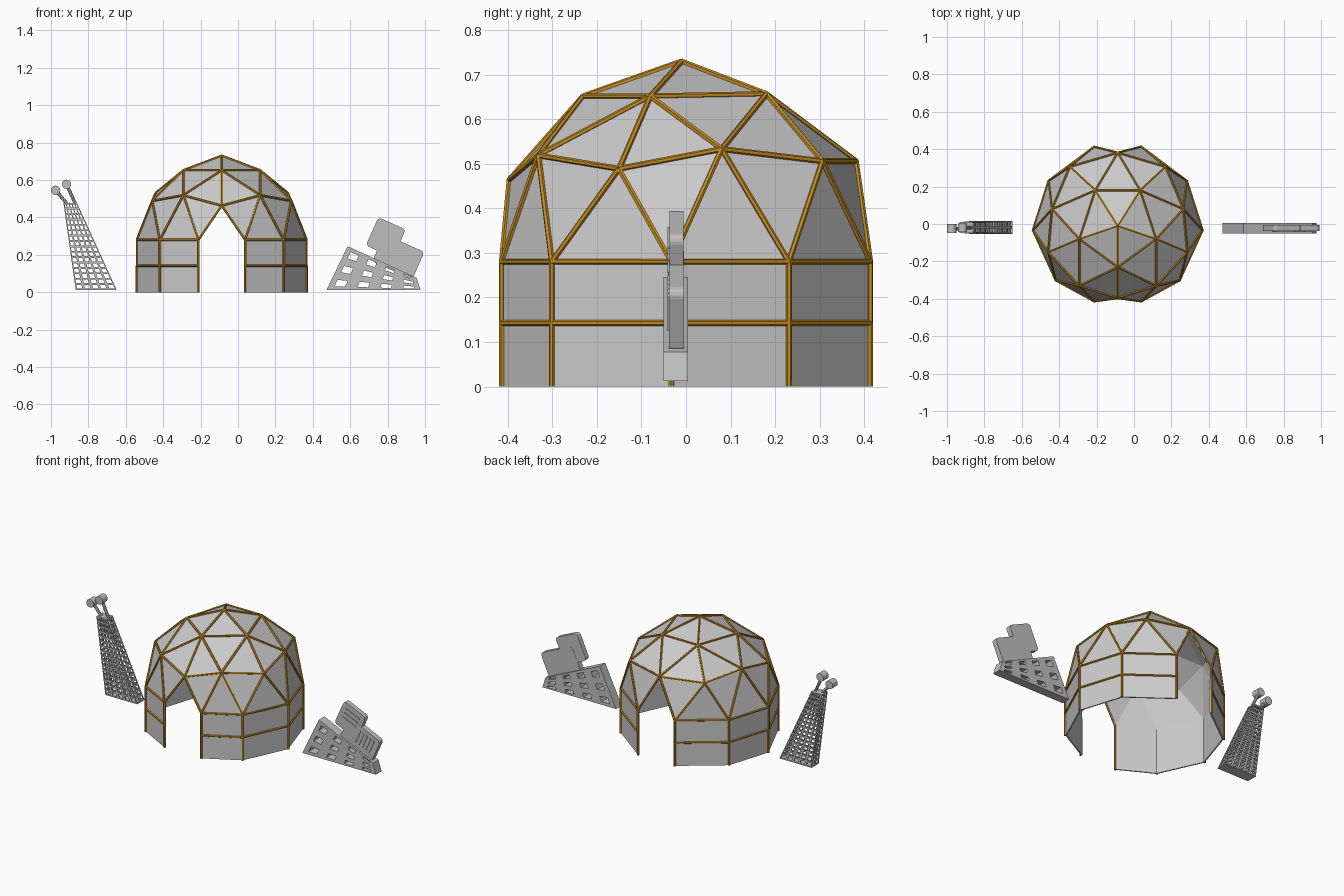
import bpy, bmesh, math
from mathutils import Vector, Matrix

if "Cube" in bpy.data.objects:
    bpy.data.objects.remove(bpy.data.objects["Cube"], do_unlink=True)


def material(name, rgb):
    m = bpy.data.materials.new(name)
    m.use_nodes = True
    m.diffuse_color = (*rgb, 1)
    m.node_tree.nodes["Principled BSDF"].inputs["Base Color"].default_value = (*rgb, 1)
    return m


PANEL = material("panel grey", (0.6, 0.6, 0.6))
GOLD = material("gold strut", (0.55, 0.26, 0.015))
STONE = material("stone grey", (0.52, 0.52, 0.52))


def finish(name, bm, mat, thickness=0, offset=-1):
    mesh = bpy.data.meshes.new(name)
    bm.to_mesh(mesh)
    bm.free()
    mesh.materials.append(mat)
    ob = bpy.data.objects.new(name, mesh)
    bpy.context.collection.objects.link(ob)
    if thickness:
        mod = ob.modifiers.new("thickness", 'SOLIDIFY')
        mod.thickness, mod.offset = thickness, offset
    return ob


def add_rod(bm, a, b, radius, sides):
    d = b - a
    mat = Matrix.Translation((a + b) / 2) @ d.to_track_quat('Z', 'Y').to_matrix().to_4x4()
    bmesh.ops.create_cone(bm, cap_ends=True, segments=sides, radius1=radius,
                          radius2=radius, depth=d.length, matrix=mat)


def lattice(name, corners, cols, rows, frame, thickness, offset=-1):
    """Four-cornered panel (bl, br, tr, tl) pierced by a grid of holes."""
    bl, br, tr, tl = map(Vector, corners)

    def at(u, v):
        return bl.lerp(br, u / cols).lerp(tl.lerp(tr, u / cols), v / rows)

    bm = bmesh.new()
    f, g = frame, 1 - frame
    for i in range(cols):
        for j in range(rows):
            outer = [bm.verts.new(at(i + u, j + v)) for u, v in ((0, 0), (1, 0), (1, 1), (0, 1))]
            inner = [bm.verts.new(at(i + u, j + v)) for u, v in ((f, f), (g, f), (g, g), (f, g))]
            for k in range(4):
                n = (k + 1) % 4
                bm.faces.new((outer[k], outer[n], inner[n], inner[k]))
    bmesh.ops.remove_doubles(bm, verts=bm.verts, dist=0.0005)
    return finish(name, bm, STONE, thickness, offset)


def rounded_slab(name, x, z, w, h, tilt, y0, y1, r):
    """Tilted rounded rectangle in the xz plane, extruded along y."""
    bm = bmesh.new()
    c, s = math.cos(tilt), math.sin(tilt)
    ring = []
    for q, (sx, sz) in enumerate(((1, 1), (-1, 1), (-1, -1), (1, -1))):
        for k in range(5):
            t = math.pi / 2 * (q + k / 4)
            u = sx * (w / 2 - r) + r * math.cos(t)
            v = sz * (h / 2 - r) + r * math.sin(t)
            ring.append(bm.verts.new((x + u * c - v * s, y0, z + u * s + v * c)))
    face = bm.faces.new(ring)
    new = bmesh.ops.extrude_face_region(bm, geom=[face])["geom"]
    bmesh.ops.translate(bm, vec=(0, y1 - y0, 0),
                        verts=[e for e in new if isinstance(e, bmesh.types.BMVert)])
    bmesh.ops.recalc_face_normals(bm, faces=bm.faces)
    return finish(name, bm, STONE)


# Dome: ring points for the +x half, mirrored to close each ring
CX = -0.087


def ring(half):
    left = [(-x, y, z) for x, y, z in reversed(half) if x > 0]
    return [Vector((x + CX, y, z)) for x, y, z in half + left]


crown = ring([(0, -0.23, 0.65), (0.205, -0.08, 0.65), (0.12, 0.18, 0.655)])
middle = ring([(0, -0.395, 0.463), (0.205, -0.33, 0.518), (0.37, -0.15, 0.488),
               (0.35, 0.08, 0.532), (0.255, 0.305, 0.505), (0, 0.38, 0.505)])
spring = ring([(0.125, -0.412, 0.28), (0.33, -0.3, 0.28), (0.452, -0.033, 0.28),
               (0.368, 0.23, 0.28), (0.125, 0.412, 0.28)])
apex = Vector((CX, -0.01, 0.728))

bm = bmesh.new()
A, P, E = [[bm.verts.new(p) for p in pts] for pts in (crown, middle, spring)]
waist, foot = [[bm.verts.new((p.x, p.y, z)) for p in spring] for z in (0.143, 0)]
top = bm.verts.new(apex)
for i in range(5):
    k, nxt = 2 * i, A[(i + 1) % 5]
    for tri in ((top, A[i], nxt), (A[i], P[k], P[k + 1]),
                (A[i], P[k - 1], P[k]), (A[i], P[k + 1], nxt)):
        bm.faces.new(tri)
for k in range(10):
    bm.faces.new((P[k], E[k], P[(k + 1) % 10]))
    if k not in (0, 5):  # front and back doorways stay open
        bm.faces.new((P[k], E[k - 1], E[k]))
        bm.faces.new((E[k - 1], waist[k - 1], waist[k], E[k]))
        bm.faces.new((waist[k - 1], foot[k - 1], foot[k], waist[k]))
core = Vector((CX, 0, 0.2))
bm.normal_update()
for f in bm.faces:
    if f.normal.dot(f.calc_center_median() - core) < 0:
        f.normal_flip()

# Struts follow every panel edge except the ground line
rods = bmesh.new()
for e in bm.edges:
    a, b = [v.co + (v.co - core).normalized() * 0.002 for v in e.verts]
    if max(v.co.z for v in e.verts) > 0.01:
        a.z, b.z = max(a.z, 0), max(b.z, 0)
        add_rod(rods, a, b, 0.0065, 6)
finish("dome_struts", rods, GOLD)
finish("dome_panels", bm, PANEL, 0.008)

# Leaning lattice tower: four pierced sides, a base and a cap
low = [(-0.868, -0.053), (-0.65, -0.053), (-0.65, 0.016), (-0.868, 0.016)]
high = [(-0.933, -0.047), (-0.86, -0.047), (-0.86, 0.01), (-0.933, 0.01)]
for k, side in enumerate(("front", "right_hand", "back", "left_hand")):
    n = (k + 1) % 4
    lattice("tower_" + side, [(*low[k], 0.015), (*low[n], 0.015), (*high[n], 0.476), (*high[k], 0.476)],
            5 if k % 2 == 0 else 2, 16, 0.17, 0.006)


def box(name, lo, hi):
    bm = bmesh.new()
    bmesh.ops.create_cube(bm, size=1)
    lo, hi = Vector(lo), Vector(hi)
    for v in bm.verts:
        v.co = [(l + h) / 2 + c * (h - l) for l, h, c in zip(lo, hi, v.co)]
    finish(name, bm, STONE)


box("tower_base", (-0.868, -0.053, 0.012), (-0.65, 0.016, 0.018))
box("tower_cap", (-0.933, -0.047, 0.47), (-0.86, 0.01, 0.478))

# Two stalks with round discs on top
for k, (x, z, bx, y) in enumerate(((-0.975, 0.545, -0.915, -0.025), (-0.917, 0.577, -0.87, -0.02))):
    bm = bmesh.new()
    add_rod(bm, Vector((bx, y, 0.475)), Vector((x, y, z)), 0.009, 8)
    finish(f"stalk_{k + 1}", bm, STONE)
    bm = bmesh.new()
    add_rod(bm, Vector((x, y - 0.024, z)), Vector((x, y + 0.024, z)), 0.025, 20)
    disc = finish(f"stalk_disc_{k + 1}", bm, STONE)
    for p in disc.data.polygons:
        p.use_smooth = len(p.vertices) == 4
    for e in disc.data.edges:
        a, b = [disc.data.vertices[i].co for i in e.vertices]
        e.use_edge_sharp = abs(a.y - b.y) < 0.001

# Wedge-shaped block with through windows
WY = -0.0225
lattice("wedge_block", [(0.473, WY, 0.012), (0.976, WY, 0.012), (0.955, WY, 0.078), (0.586, WY, 0.246)],
        4, 3, 0.27, 0.055, 0)

# Two tilted rounded slabs, with slim raised ribs on the front
TILT = math.radians(-24)
rounded_slab("upper_slab", 0.79, 0.293, 0.16, 0.165, TILT, -0.037, -0.006, 0.02)
rounded_slab("lower_slab", 0.857, 0.19, 0.235, 0.16, TILT, -0.038, -0.005, 0.02)


def rib(name, x, z, u, v, w, h):
    c, s = math.cos(TILT), math.sin(TILT)
    rounded_slab(name, x + u * c - v * s, z + u * s + v * c, w, h, TILT, -0.042, -0.03, 0.004)


for k in range(3):
    rib(f"upper_rib_{k + 1}", 0.79, 0.293, 0, 0.045 - 0.03 * k, 0.1, 0.012)
for k in range(5):
    rib(f"lower_rib_{k + 1}", 0.857, 0.19, -0.02 + 0.025 * k, 0.01, 0.011, 0.09)
